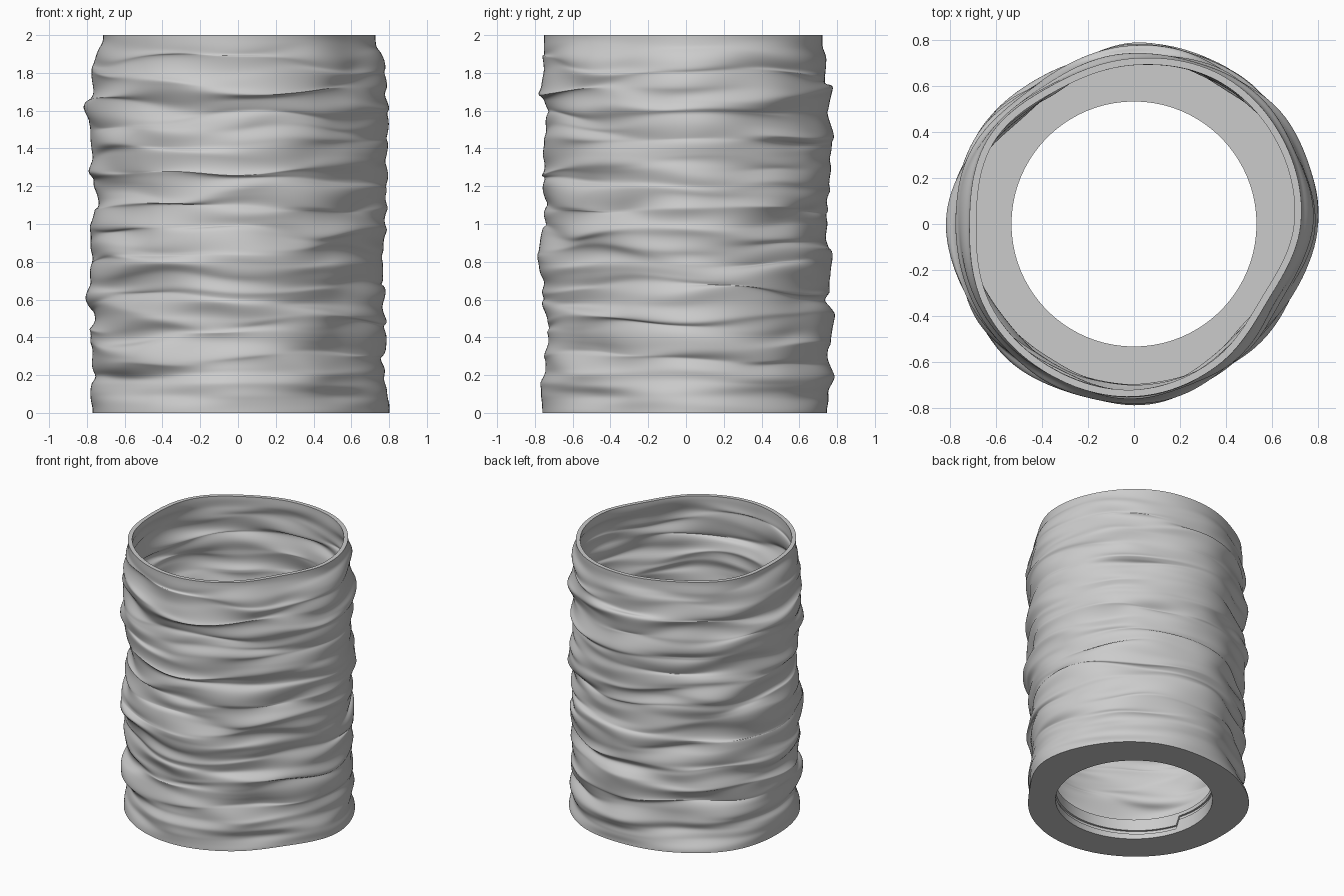
import bpy, bmesh, math
from mathutils import Vector, noise

HEIGHT, FLOOR, WALL, HOLE = 2.0, 0.15, 0.03, 0.532
SEGMENTS, OUTER_ROWS, INNER_ROWS = 144, 240, 160
# Radius of the lobed outlines, every 30 degrees from +x
BODY = [.77, .775, .765, .755, .722, .755, .77, .77, .75, .755, .73, .715]
RIM = [.725, .745, .75, .72, .7, .735, .715, .745, .75, .75, .715, .67]
FOOT = [.8, .795, .78, .745, .755, .785, .77, .775, .77, .76, .735, .72]
# Bulges in hundredths, every tenth of height: left, back, right, front
BULGES = [
    [3, 2, 0, 0, 1, 0, 1, 0, -1, 1, 2, 1, 2, 2, 0, 1, 2, 1, 1, 0, -3],
    [-1, 0, 1, -2, 1, 2, -2, 0, 2, 0, -2, -1, 0, 1, 2, 2, -1, 2, -1, -1, -3],
    [0, 1, -1, 0, 2, 0, 2, 2, 0, 1, 1, -2, -1, 1, 0, 1, 4, 1, 1, 0, -3],
    [0, 1, 0, -1, -2, -2, 0, 0, 3, 1, -1, -1, 0, 1, 0, -1, -2, 2, 0, 0, 0],
]

cube = bpy.data.objects.get("Cube")
if cube:
    bpy.data.objects.remove(cube, do_unlink=True)


def spline(values, t):
    """Smooth interpolation through evenly spaced values."""
    i, n = int(t), len(values)
    f = t - i
    a, b, c, d = (values[(i + k) % n] for k in (-1, 0, 1, 2))
    return b + f / 2 * (c - a + f * (2*a - 5*b + 4*c - d + f * (3*(b - c) + d - a)))


def ripple(angle, z, spread, rate, shift):
    """Noise stretched around the wall, so the ripples run sideways."""
    return noise.noise(Vector((math.cos(angle) * spread + shift,
                               math.sin(angle) * spread + shift,
                               z * rate + shift)))


def blend(start, end, t):
    """Ease from start to end."""
    t = max(0, min(1, t))
    return start + (end - start) * t * t * (3 - 2 * t)


def wall_point(angle, z, inset):
    """Point on the rippled wall, moved inwards by inset."""
    lobe = angle / math.tau * len(BODY)
    r = spline(BODY, lobe)
    # Bulges fade out halfway to the next side, where noise takes over
    side = round(angle / math.tau * 4) % 4
    weight = math.cos(2 * angle) ** 2
    r += weight * 0.01 * spline(BULGES[side], z * 10)
    r += (1 - weight) * 0.052 * ripple(angle, z, 1.2, 7, 11.3)
    r += 0.024 * ripple(angle, z, 1.6, 14, 23.9)
    # The ends settle into their own outlines
    r = blend(r, spline(RIM, lobe), (z - 1.83) / 0.16)
    r = blend(spline(FOOT, lobe), r, z / 0.12) - inset
    # Sag the ripples into folds, away from the flat ends
    fade = max(0, min(1, (z - FLOOR) / 0.15, (HEIGHT - z) / 0.15))
    z += fade * 0.05 * ripple(angle, z, 1.3, 11, 31.1)
    return Vector((r * math.cos(angle), r * math.sin(angle), z))


def hole_point(angle, r, base, climb):
    """Point on the base opening; climb makes the ring one turn of a thread."""
    turn = (math.degrees(angle) - 196) % 360 / 360
    return Vector((r * math.cos(angle), r * math.sin(angle), base + climb * turn))


bm = bmesh.new()
angles = [i * math.tau / SEGMENTS for i in range(SEGMENTS)]


def add_ring(point, *args):
    return [bm.verts.new(point(a, *args)) for a in angles]


# Rings run up the outside, down the inside and through the threaded opening
rings = [add_ring(wall_point, HEIGHT * i / OUTER_ROWS, 0)
         for i in range(OUTER_ROWS + 1)]
rings += [add_ring(wall_point, HEIGHT + (FLOOR - HEIGHT) * i / INNER_ROWS, WALL)
          for i in range(INNER_ROWS + 1)]
for r, base, climb in ((HOLE, FLOOR, 0), (HOLE, .06, .065), (HOLE + .012, .058, .065),
                       (HOLE + .012, .035, .065), (HOLE, .033, .065), (HOLE, 0, 0)):
    rings.append(add_ring(hole_point, r, base, climb))

for lower, upper in zip(rings, rings[1:] + rings[:1]):
    for i in range(SEGMENTS):
        j = (i + 1) % SEGMENTS
        bm.faces.new((lower[i], lower[j], upper[j], upper[i]))
bmesh.ops.recalc_face_normals(bm, faces=bm.faces)

mesh = bpy.data.meshes.new("rippled_vessel")
bm.to_mesh(mesh)
bm.free()
vessel = bpy.data.objects.new("rippled_vessel", mesh)
bpy.context.collection.objects.link(vessel)

# Plain grey finish
grey = bpy.data.materials.new("light_grey")
grey.use_nodes = True
colour = (0.6, 0.6, 0.6, 1)
grey.diffuse_color = colour
grey.node_tree.nodes["Principled BSDF"].inputs["Base Color"].default_value = colour
mesh.materials.append(grey)

# Smooth ripples with crisp rim, floor and thread edges
bpy.ops.object.select_all(action='DESELECT')
vessel.select_set(True)
bpy.context.view_layer.objects.active = vessel
bpy.ops.object.shade_smooth_by_angle(angle=math.radians(50))
